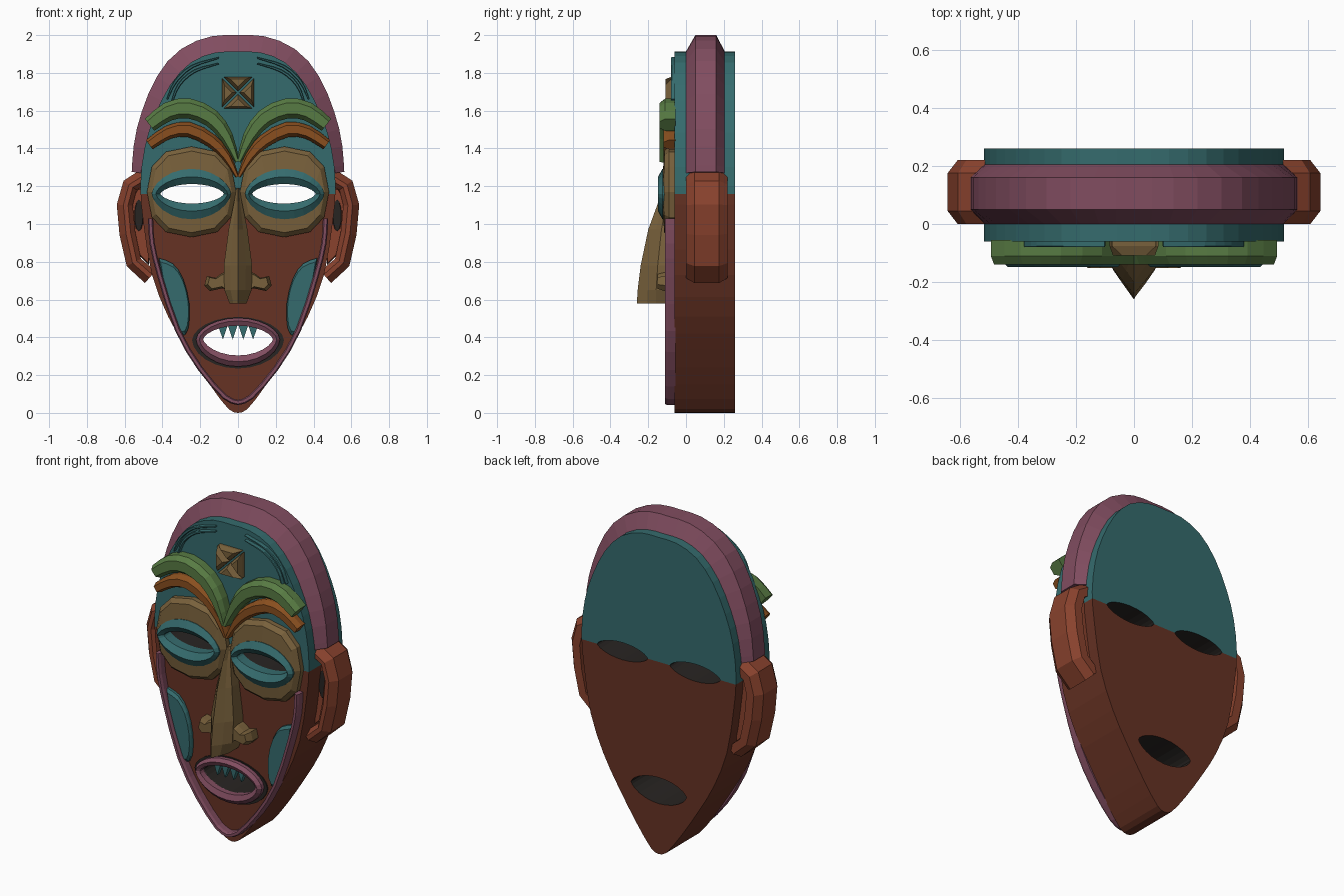
import bpy, bmesh, math
from mathutils import Vector

if "Cube" in bpy.data.objects:
    bpy.data.objects.remove(bpy.data.objects["Cube"])


def mat(name, r, g, b):
    m = bpy.data.materials.new(name)
    m.diffuse_color = [(c / 255) ** 2.2 for c in (r, g, b)] + [1]
    m.use_nodes = True
    m.node_tree.nodes["Principled BSDF"].inputs["Base Color"].default_value = m.diffuse_color
    return m


TEAL = mat("teal", 56, 107, 109)
PINK = mat("plum pink", 128, 78, 96)
BROWN = mat("red brown", 102, 53, 40)
RUST = mat("rust", 136, 68, 49)
TAN = mat("tan", 120, 97, 62)
GREEN = mat("moss green", 88, 122, 69)
ORANGE = mat("burnt orange", 136, 80, 36)
DARK = mat("hollow dark", 44, 41, 39)


def finish(bm, name, material, mirror=False):
    bmesh.ops.recalc_face_normals(bm, faces=bm.faces[:])
    me = bpy.data.meshes.new(name)
    bm.to_mesh(me)
    bm.free()
    me.materials.append(material)
    ob = bpy.data.objects.new(name, me)
    bpy.context.collection.objects.link(ob)
    if mirror:
        m = ob.modifiers.new("mirror", "MIRROR")
        m.use_mirror_merge = False
    return ob


def loft(name, loops, material, mirror=False, ring=False):
    """Bridge equal closed loops; ring joins last to first, otherwise cap."""
    bm = bmesh.new()
    rows = [[bm.verts.new(p) for p in lp] for lp in loops]
    n = len(rows[0])
    for a, b in zip(rows, rows[1:] + rows[:1] if ring else rows[1:]):
        for i in range(n):
            j = (i + 1) % n
            bm.faces.new((a[i], a[j], b[j], b[i]))
    if not ring:
        bm.faces.new(rows[0])
        bm.faces.new(rows[-1])
    return finish(bm, name, material, mirror)


def at(pts, y):
    return [(x, y, z) for x, z in pts]


def scaled(pts, s):
    cx = sum(p[0] for p in pts) / len(pts)
    cz = sum(p[1] for p in pts) / len(pts)
    return [(cx + (x - cx) * s, cz + (z - cz) * s) for x, z in pts]


def plate(name, pts, back, front, material, mirror=False, top=0.9, lip=0.6):
    """Chamfered plate from an x-z outline."""
    mid = back + (front - back) * lip
    return loft(name, [at(pts, back), at(pts, mid), at(scaled(pts, top), front)],
                material, mirror)


def spline(pts, n=3):
    """Catmull-Rom through the points."""
    v = [Vector(p) for p in pts]
    v = [2 * v[0] - v[1]] + v + [2 * v[-1] - v[-2]]
    out = []
    for a, b, c, d in zip(v, v[1:], v[2:], v[3:]):
        for k in range(n):
            t = k / n
            out.append(0.5 * (2 * b + (c - a) * t + (2 * a - 5 * b + 4 * c - d) * t * t
                              + (3 * b - a - 3 * c + d) * t ** 3))
    return [tuple(p) for p in out + [v[-2]]]


def sym(half):
    """Right half ending on the centre line, plus its mirror image."""
    return half + [(-p[0],) + tuple(p[1:]) for p in reversed(half[:-1])]


def sweep(name, path, profile, material, mirror=False):
    """Sweep (across, y) profile along (x, z, width) path in the face plane."""
    loops = []
    for i, (x, z, w) in enumerate(path):
        a, b = path[max(i - 1, 0)], path[min(i + 1, len(path) - 1)]
        t = Vector((b[0] - a[0], b[1] - a[1])).normalized()
        loops.append([(x + t.y * o * w, y, z - t.x * o * w) for o, y in profile])
    return loft(name, loops, material, mirror)


def almond(cx, cz, a, up, down, n, p=1.5, q=1.0):
    out = []
    for k in range(n):
        t = 2 * math.pi * k / n
        c, s = math.cos(t), math.sin(t)
        out.append((cx + a * math.copysign(abs(c) ** q, c),
                    cz + (up if s > 0 else -down) * abs(s) ** p))
    return out


# Face slab: teal forehead over a brown lower face
half = spline([(0, 0), (.05, .02), (.15, .15), (.27, .335), (.37, .51), (.455, .73),
               (.5, 1.0), (.517, 1.2), (.495, 1.4), (.445, 1.565), (.36, 1.735),
               (.25, 1.855), (.12, 1.908), (0, 1.912)], 2)
outline = sym(half)[:-1]
face = loft("face", [at(outline, -.06), at(outline, .26)], BROWN)
face.data.materials.append(TEAL)
face.data.materials.append(DARK)
bm = bmesh.new()
bm.from_mesh(face.data)
bmesh.ops.bisect_plane(bm, geom=bm.verts[:] + bm.edges[:] + bm.faces[:],
                       plane_co=(0, 0, 1.16), plane_no=(0, 0, 1))
for f in bm.faces:
    f.material_index = int(f.calc_center_median().z > 1.16)
bm.to_mesh(face.data)
bm.free()

# Eye and mouth openings
eye_hole = almond(.243, 1.16, .168, .052, .052, 24, 1.3)
mouth_hole = almond(0, .39, .185, .072, .086, 24, 1.3)
for nm, pts in (("right_eye_cutter", eye_hole),
                ("left_eye_cutter", [(-x, z) for x, z in eye_hole]),
                ("mouth_cutter", mouth_hole)):
    c = loft(nm, [at(pts, -.3), at(pts, .5)], DARK)
    c.hide_render = True
    c.hide_viewport = False
    c.display_type = "WIRE"
    m = face.modifiers.new(nm, "BOOLEAN")
    m.operation, m.object, m.solver = "DIFFERENCE", c, "EXACT"
    m.material_mode = "TRANSFER"

# Headband around the crown
band = [(x, z, 1 if z > 1.8 else .5 + .5 * (z - 1.2) / .6)
        for x, z in [(.514, 1.27)] + [p for p in half if p[1] > 1.3]]
sweep("headband", sym(band),
      [(-.02, 0), (0, 0), (.088, .05), (.088, .16), (0, .205), (-.02, .205)], PINK)

# Ears: C-shaped rims, with hollows inside
ear = [(.46, .725, 1), (.545, .80, 1), (.578, .95, 1), (.592, 1.1, 1),
       (.565, 1.20, 1), (.49, 1.245, 1)]
sweep("ear_rim", ear, [(-.035, .03), (-.01, 0), (.015, 0), (.05, .045),
                       (.05, .175), (.015, .22), (-.035, .22)], RUST, True)
plate("ear_inner", [(.47, .78), (.54, .85), (.57, 1.0), (.57, 1.12), (.53, 1.19), (.48, 1.2)],
      .19, .06, RUST, True, top=.95)
plate("ear_hollow", almond(.525, 1.04, .024, .09, .08, 12, 1), .062, .053, DARK, True)

# Strip profiles
def strip(front, back=-.055, top=.55, lip=.03):
    return [(-1, back), (-1, front + lip), (-top, front), (top, front),
            (1, front + lip), (1, back)]


# Brows: upper green, lower orange
sweep("upper_brow", spline([(.004, 1.33, .012), (.06, 1.46, .035), (.14, 1.56, .048),
                            (.26, 1.612, .053), (.37, 1.595, .05), (.468, 1.525, .04)], 2),
      strip(-.14), GREEN, True)
sweep("lower_brow", spline([(.004, 1.25, .01), (.06, 1.355, .026), (.14, 1.44, .036),
                            (.26, 1.5, .04), (.37, 1.485, .036), (.47, 1.42, .03)], 2),
      strip(-.12), ORANGE, True)

# Forehead scar lines
for k, s in enumerate((1, .95)):
    arc = spline([(.375 * s, 1.66 * s + .05 * k, .004), (.33 * s, 1.755 - .02 * k, .008),
                  (.24 * s, 1.835 - .025 * k, .008), (.1, 1.88 - .03 * k, .004)], 3)
    sweep("forehead_line", arc, strip(-.08, lip=.005), TEAL, True)

# Forehead emblem: four wedges round a cross groove
for k in range(4):
    a = k * math.pi / 2
    tri = [(x * math.cos(a) - z * math.sin(a), 1.695 + x * math.sin(a) + z * math.cos(a))
           for x, z in ((0, .008), (.076, .084), (-.076, .084))]
    plate("emblem_wedge", tri, -.055, -.108, TAN, top=.55, lip=.4)

# Eye sockets and eyelids, open in the middle
socket = almond(.246, 1.17, .236, .24, .24, 12, .85, .8)
gap = almond(.243, 1.16, .185, .08, .08, 12, 1.2)
loft("eye_socket", [at(socket, -.055), at(socket, -.09), at(scaled(socket, .9), -.115),
                    at(gap, -.125), at(gap, -.055)], TAN, True, ring=True)
lid = almond(.247, 1.16, .21, .132, .135, 24, 1.25)
crest = almond(.245, 1.16, .19, .09, .092, 24, 1.25)
loft("eyelid", [at(lid, -.06), at(lid, -.125), at(crest, -.148),
                at(eye_hole, -.12), at(eye_hole, -.06)], TEAL, True, ring=True)

# Nose ridge and nostril wings
rows = [(1.19, .008, -.11), (1.12, .02, -.145), (.97, .05, -.2), (.78, .075, -.24),
        (.65, .072, -.256), (.58, .045, -.26)]
loft("nose", [[(-w, -.05, z), (-w, (r - .06) / 2, z), (-w * .55, r * .8, z), (0, r, z),
               (w * .55, r * .8, z), (w, (r - .06) / 2, z), (w, -.05, z)]
              for z, w, r in rows], TAN)
plate("nostril", [(.03, .63), (.08, .66), (.15, .645), (.178, .675), (.165, .725),
                  (.12, .715), (.085, .74), (.03, .76)], -.055, -.152, TAN, True, top=.75)

# Raised jaw line
jaw = [(.463, 1.03, .014), (.455, .9, .014), (.412, .72, .014), (.32, .44, .014),
       (.2, .235, .014), (.07, .085, .014), (0, .055, .014)]
sweep("jaw_line", sym(spline(jaw, 2)), strip(-.112, lip=.015), PINK)

# Cheek panels
plate("cheek", spline([(.42, .82), (.345, .79), (.29, .71), (.258, .58), (.262, .45),
                       (.3, .41), (.36, .53), (.412, .72)], 2)[:-1],
      -.055, -.09, TEAL, True)

# Lips with a dark recess behind, and teeth
rim = almond(0, .385, .243, .123, .15, 24, 1.1)
loft("mouth_recess", [at(rim, -.06), at(rim, -.067), at(mouth_hole, -.067),
                      at(mouth_hole, -.06)], DARK, ring=True)
lip = almond(0, .388, .222, .115, .143, 24, 1.15)
ridge = almond(0, .389, .205, .098, .118, 24, 1.2)
loft("lips", [at(lip, -.06), at(lip, -.09), at(ridge, -.112),
              at(mouth_hole, -.1), at(mouth_hole, -.06)], PINK, ring=True)
for x in (-.08, -.028, .028, .08):
    loft("tooth", [[(x - .026, -.085, .465), (x + .026, -.085, .465), (x, -.085, .388)],
                   [(x - .026, -.045, .465), (x + .026, -.045, .465), (x, -.06, .388)]], TEAL)
